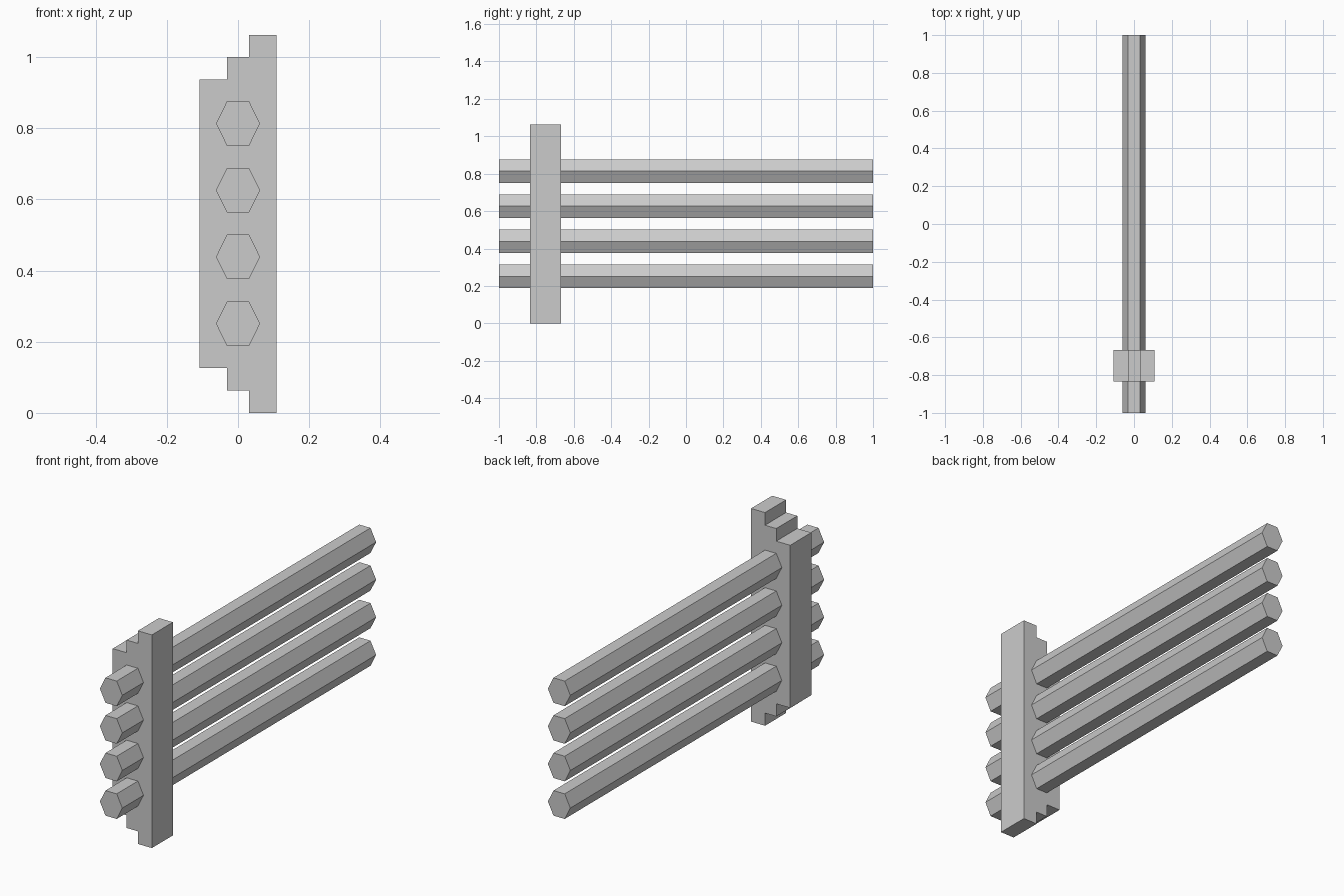
import bpy
import bmesh

cube = bpy.data.objects.get("Cube")
if cube:
    bpy.data.objects.remove(cube, do_unlink=True)

grey = bpy.data.materials.new("plain grey")
grey.use_nodes = True
color = (0.6, 0.6, 0.6, 1)
grey.diffuse_color = color
grey.node_tree.nodes["Principled BSDF"].inputs["Base Color"].default_value = color


def extrude_profile(name, profile, y0, y1, z=0):
    """Extrude an x-z outline along y into a flat-shaded solid."""
    bm = bmesh.new()
    face = bm.faces.new([bm.verts.new((px, y0, z + pz)) for px, pz in profile])
    result = bmesh.ops.extrude_face_region(bm, geom=[face])
    moved = [v for v in result["geom"] if isinstance(v, bmesh.types.BMVert)]
    bmesh.ops.translate(bm, verts=moved, vec=(0, y1 - y0, 0))
    bmesh.ops.recalc_face_normals(bm, faces=bm.faces)
    mesh = bpy.data.meshes.new(name)
    bm.to_mesh(mesh)
    bm.free()
    mesh.materials.append(grey)
    obj = bpy.data.objects.new(name, mesh)
    bpy.context.collection.objects.link(obj)
    return obj


# Stepped upright post: the lower outline is mirrored about mid height
HEIGHT = 1.063
lower = [(-0.108, 0.126), (-0.031, 0.126), (-0.031, 0.063),
         (0.031, 0.063), (0.031, 0), (0.108, 0)]
upper = [(x, HEIGHT - z) for x, z in reversed(lower)]
extrude_profile("post", lower + upper, -0.833, -0.667)

# Four hexagonal rails running through the post
hexagon = [(-0.062, 0), (-0.031, -0.0625), (0.031, -0.0625),
           (0.062, 0), (0.031, 0.0625), (-0.031, 0.0625)]
for i in range(4):
    extrude_profile(f"rail_{i + 1}", hexagon, -1, 1, 0.251 + i * 0.1875)
